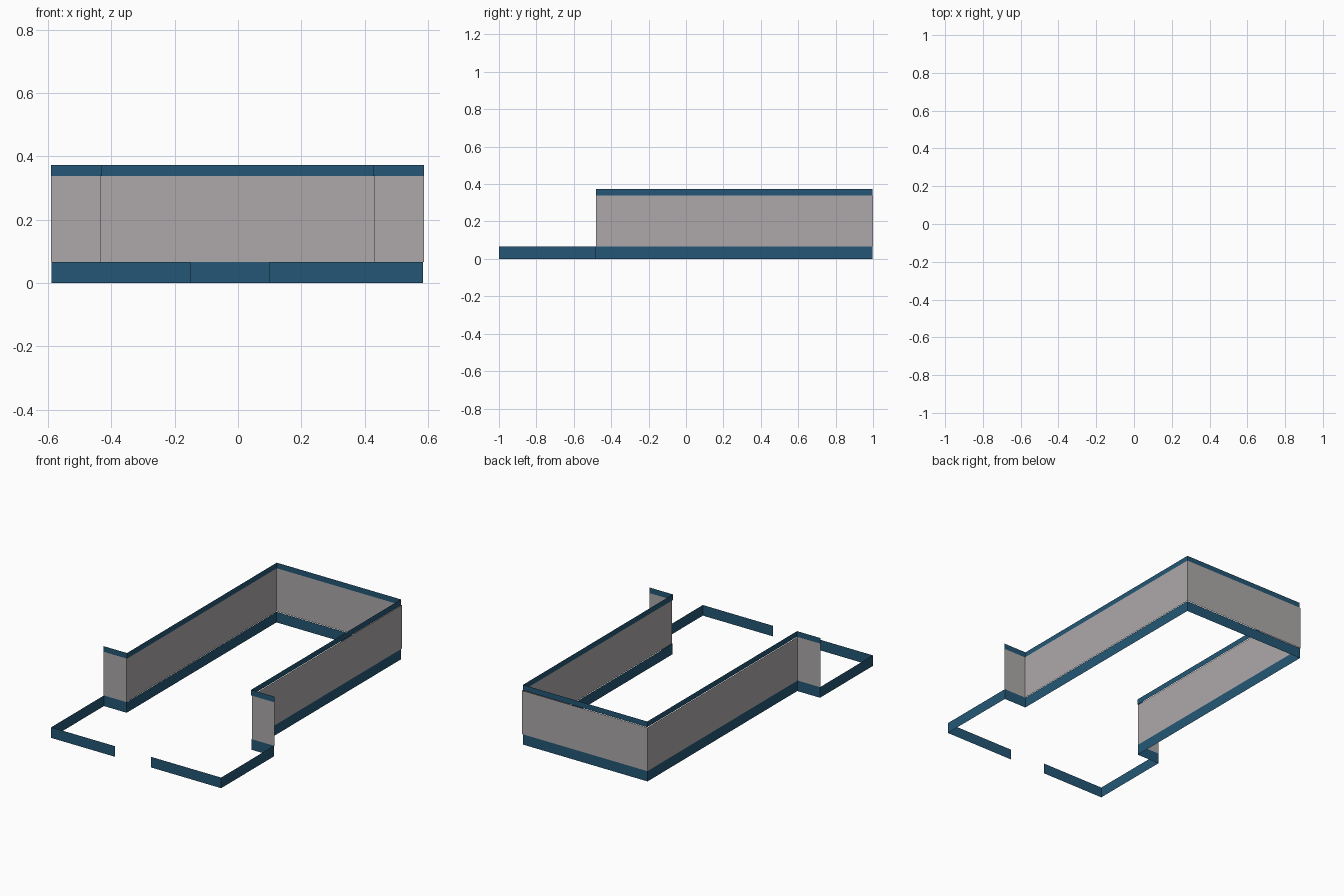
import bpy, bmesh

if "Cube" in bpy.data.objects:
    bpy.data.objects.remove(bpy.data.objects["Cube"])


def material(name, rgb):
    m = bpy.data.materials.new(name)
    m.diffuse_color = (*rgb, 1)
    m.use_nodes = True
    m.node_tree.nodes["Principled BSDF"].inputs["Base Color"].default_value = m.diffuse_color
    return m


blue = material("deep blue trim", (0.018, 0.094, 0.180))
grey = material("warm grey wall", (0.42, 0.395, 0.40))


def strip(name, path, z0, z1, mat):
    """Thin upright sheet following a plan path."""
    bm = bmesh.new()
    low = [bm.verts.new((x, y, z0)) for x, y in path]
    high = [bm.verts.new((x, y, z1)) for x, y in path]
    for i in range(len(path) - 1):
        bm.faces.new((low[i], low[i + 1], high[i + 1], high[i]))
    me = bpy.data.meshes.new(name)
    bm.to_mesh(me)
    bm.free()
    me.materials.append(mat)
    ob = bpy.data.objects.new(name, me)
    bpy.context.collection.objects.link(ob)
    return ob


def hall(left, right, outer_l, outer_r, back, front=-0.48):
    """Plan of the long hall with its two short front returns."""
    return [(outer_l, front), (left, front), (left, back),
            (right, back), (right, front), (outer_r, front)]


# Grey wall panels
strip("wall_panels", hall(-0.434, 0.431, -0.591, 0.588, 1.0), 0.066, 0.338, grey)

# Blue cornice along the wall top
strip("top_trim", hall(-0.430, 0.427, -0.591, 0.588, 0.996), 0.338, 0.373, blue)

# Blue skirting, continuing around the porch to the doorway gap
porch = [(-0.15, -1.0), (-0.589, -1.0)]
porch_r = [(0.584, -1.0), (0.10, -1.0)]
strip("base_trim", porch + hall(-0.432, 0.428, -0.589, 0.584, 0.996) + porch_r,
      0.0, 0.066, blue)
